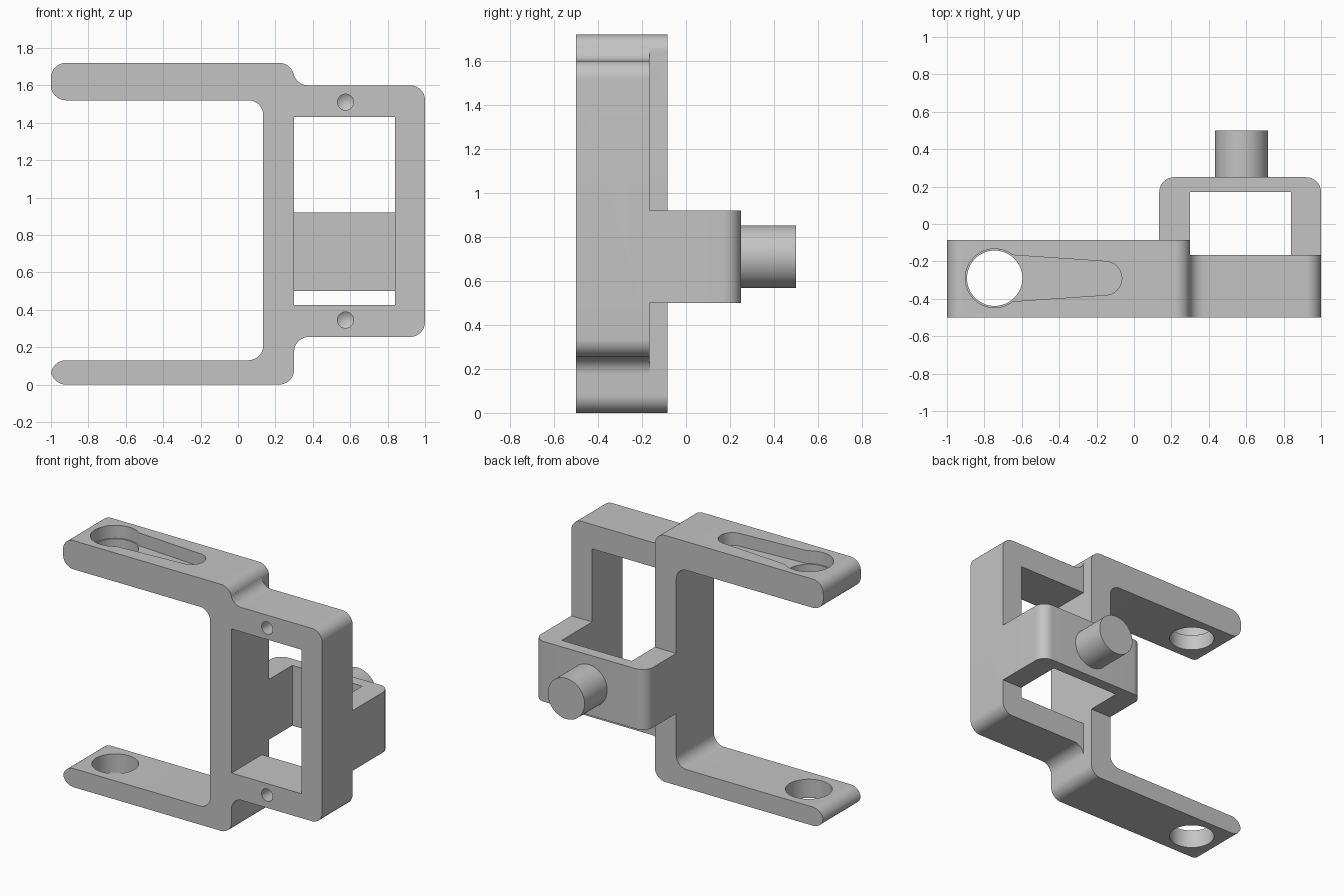
import bpy, bmesh
from math import radians, cos, sin

cube = bpy.data.objects.get("Cube")
if cube:
    bpy.data.objects.remove(cube, do_unlink=True)

grey = bpy.data.materials.new("plain grey")
grey.use_nodes = True
grey.diffuse_color = (0.55, 0.55, 0.55, 1)
grey.node_tree.nodes["Principled BSDF"].inputs["Base Color"].default_value = (0.55, 0.55, 0.55, 1)


def arc(cx, cy, r, a, b, n=12):
    """Points on an arc from angle a to b in degrees."""
    return [(cx + r * cos(radians(a + (b - a) * i / n)),
             cy + r * sin(radians(a + (b - a) * i / n))) for i in range(n + 1)]


def circle(cx, cy, r, n=64):
    return arc(cx, cy, r, 0, 360, n)[:-1]


def rect(x0, x1, y0, y1):
    return [(x0, y0), (x1, y0), (x1, y1), (x0, y1)]


def prism(name, pts, axis, lo, hi, tip=0):
    """Extrude a profile along y or z; tip adds a point beyond the far end."""
    bm = bmesh.new()

    def ring(h):
        return [bm.verts.new((u, h, v) if axis == "y" else (u, v, h)) for u, v in pts]
    a, b = ring(lo), ring(hi)
    bm.faces.new(a)
    cap = bm.faces.new(b)
    for i in range(len(pts)):
        j = (i + 1) % len(pts)
        bm.faces.new((a[i], a[j], b[j], b[i]))
    if tip:
        point = bmesh.ops.poke(bm, faces=[cap])["verts"][0]
        point.co["xyz".index(axis)] += tip
    bmesh.ops.recalc_face_normals(bm, faces=bm.faces)
    mesh = bpy.data.meshes.new(name)
    bm.to_mesh(mesh)
    bm.free()
    ob = bpy.data.objects.new(name, mesh)
    mesh.materials.append(grey)
    bpy.context.collection.objects.link(ob)
    return ob


def select(ob):
    bpy.ops.object.select_all(action="DESELECT")
    ob.select_set(True)
    bpy.context.view_layer.objects.active = ob


def combine(target, other, operation):
    mod = target.modifiers.new("combine", "BOOLEAN")
    mod.operation, mod.solver, mod.object = operation, "EXACT", other
    select(target)
    bpy.ops.object.modifier_apply(modifier=mod.name)
    bpy.data.objects.remove(other, do_unlink=True)


R = 0.08  # common fillet radius

# C-shaped bracket with two arms
bracket = prism("bracket",
    arc(-0.92, R, R, 190.8, 270) + arc(0.22, R, R, 270, 360)
    + arc(0.22, 1.64, R, 0, 90) + arc(-0.92, 1.64, R, 90, 180)
    + arc(-0.92, 1.60, R, 180, 270) + arc(0.055, 1.44, R, 90, 0)
    + arc(0.055, 0.21, R, 0, -90) + arc(-0.92, 0.05, R, 90, 169.2)[:-1],
    "y", -0.5, -0.085)

# Rectangular frame, blended into the bracket
frame = prism("frame",
    [(0.2, 1.66)] + arc(0.375, 1.68, R, 195, 270) + arc(0.92, 1.52, R, 90, 0)
    + arc(0.92, 0.335, R, 0, -90) + arc(0.38, 0.175, R, 90, 180) + [(0.2, 0.175)],
    "y", -0.5, -0.165)
combine(frame, prism("window", rect(0.25, 0.84, 0.425, 1.43), "y", -0.7, 0), "DIFFERENCE")
combine(bracket, frame, "UNION")

# Strap bridging the back of the frame
strap = prism("strap",
    [(0.135, -0.2)] + arc(0.215, 0.17, R, 180, 90) + arc(0.92, 0.17, R, 90, 0)
    + [(1, -0.2), (0.84, -0.2), (0.84, 0.17), (0.30, 0.17), (0.30, -0.2)],
    "z", 0.5, 0.92)
combine(bracket, strap, "UNION")

# Through holes in both arms, then the keyhole recess on the upper arm
hole_x, hole_y = -0.745, -0.29
combine(bracket, prism("arm_holes", circle(hole_x, hole_y, 0.148), "z", -0.2, 2), "DIFFERENCE")
combine(bracket, prism("round_recess", circle(hole_x, hole_y, 0.157), "z", 1.63, 2), "DIFFERENCE")
slot = [(hole_x, -0.42)] + arc(-0.155, hole_y, 0.09, -87, 87, 24) + [(hole_x, -0.16)]
combine(bracket, prism("slot_recess", slot, "z", 1.63, 2), "DIFFERENCE")

# Drilled screw holes in the front
for z in (1.51, 0.345):
    combine(bracket, prism("screw_hole", circle(0.575, z, 0.043, 32), "y", -0.7, -0.36, 0.03),
            "DIFFERENCE")

# Round pin on the strap
pin = prism("pin", circle(0.575, 0.71, 0.142), "y", 0.2, 0.5)

for ob in (bracket, pin):
    select(ob)
    bpy.ops.object.shade_smooth_by_angle(angle=radians(30))
